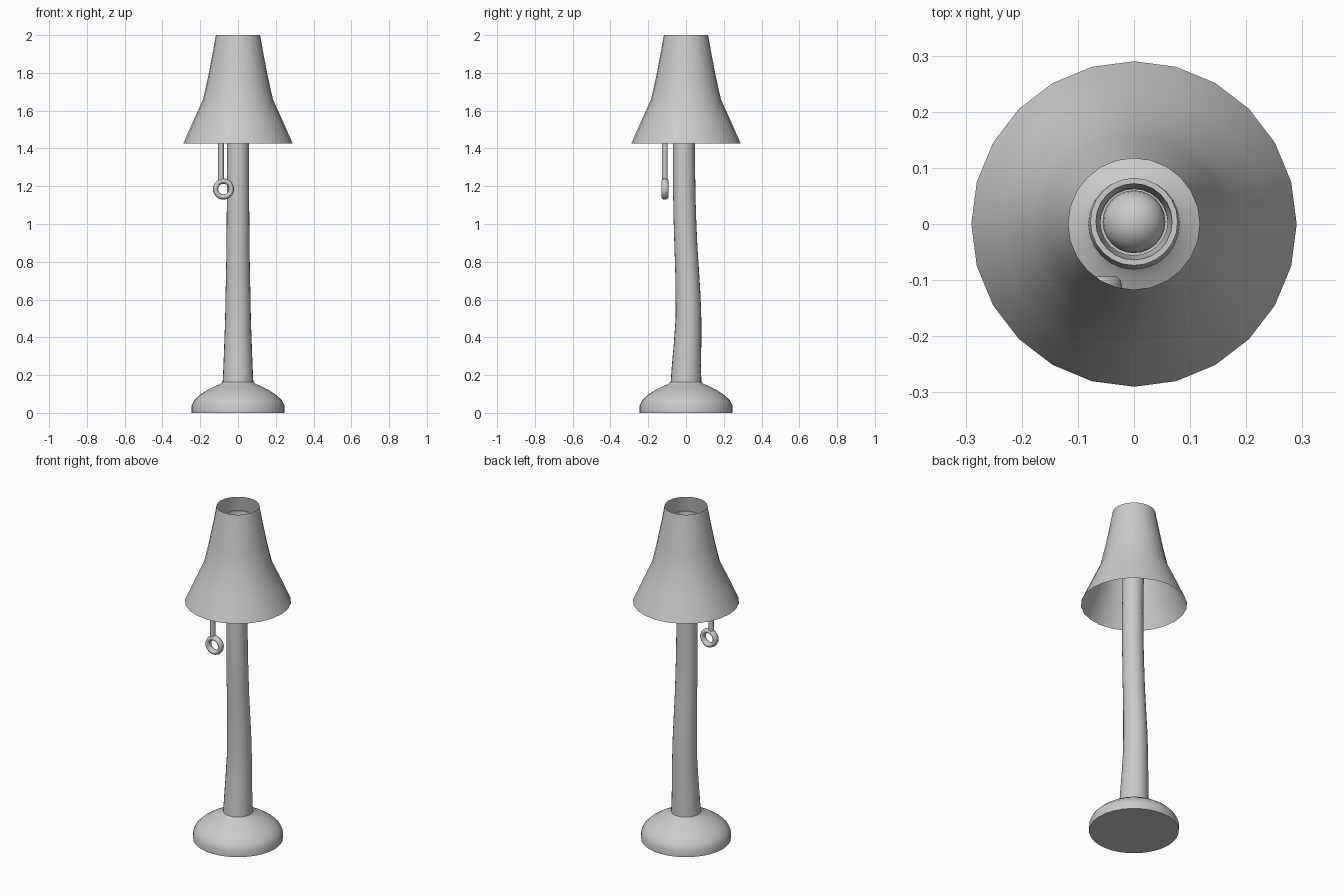
import bpy, bmesh
from math import cos, sin, pi, radians

if "Cube" in bpy.data.objects:
    bpy.data.objects.remove(bpy.data.objects["Cube"])


def lathe(name, rings, sides, cap_start=False, cap_end=False, angle=35):
    """Loft circles given as (radius, z, y offset)."""
    bm = bmesh.new()
    loops = []
    for r, z, oy in rings:
        loops.append([bm.verts.new((r * cos(2 * pi * i / sides),
                                    oy + r * sin(2 * pi * i / sides), z))
                      for i in range(sides)])
    for a, b in zip(loops, loops[1:]):
        for i in range(sides):
            j = (i + 1) % sides
            bm.faces.new((a[i], a[j], b[j], b[i]))
    if cap_start:
        bm.faces.new(loops[0][::-1])
    if cap_end:
        bm.faces.new(loops[-1])
    me = bpy.data.meshes.new(name)
    bm.to_mesh(me)
    bm.free()
    ob = bpy.data.objects.new(name, me)
    bpy.context.collection.objects.link(ob)
    smooth(ob, angle)
    return ob


def smooth(ob, angle=35):
    bpy.ops.object.select_all(action='DESELECT')
    ob.select_set(True)
    bpy.context.view_layer.objects.active = ob
    bpy.ops.object.shade_smooth_by_angle(angle=radians(angle))


# Domed foot
lathe("base", [(0.245, 0, 0), (0.245, 0.04, 0), (0.232, 0.067, 0),
               (0.205, 0.093, 0), (0.165, 0.12, 0), (0.125, 0.14, 0),
               (0.095, 0.153, 0), (0.08, 0.165, 0)], 32, cap_start=True, cap_end=True)

# Slightly bowed, tapering stem
lathe("stem", [(0.082, 0.15, 0), (0.077, 0.25, 0.002), (0.073, 0.36, 0.008),
               (0.068, 0.5, 0.013), (0.066, 0.62, 0.011), (0.063, 0.75, 0.006),
               (0.061, 0.87, 0), (0.06, 1.0, -0.005), (0.059, 1.15, -0.009),
               (0.058, 1.4, -0.011), (0.058, 1.6, -0.006), (0.06, 1.78, 0.003)],
      24, cap_end=True)

# Bulb holder cup with a rolled lip
lathe("socket", [(0.06, 1.76, 0.003), (0.068, 1.80, 0.004), (0.07, 1.91, 0.004),
                 (0.078, 1.925, 0.004), (0.078, 1.937, 0.004),
                 (0.068, 1.937, 0.004), (0.06, 1.86, 0.004)], 24)

# Bulb
bpy.ops.mesh.primitive_uv_sphere_add(segments=24, ring_count=12, radius=0.056,
                                     location=(0, 0.004, 1.87))
bulb = bpy.context.object
bulb.name = "bulb"
smooth(bulb)

# Open flared shade
lathe("shade", [(0.29, 1.425, 0), (0.237, 1.545, 0), (0.185, 1.66, 0),
                (0.158, 1.78, 0), (0.135, 1.9, 0), (0.117, 2.0, 0)], 24, angle=30)

# Pull cord and ring
bpy.ops.mesh.primitive_cylinder_add(vertices=12, radius=0.015, depth=0.4,
                                    location=(-0.09, -0.112, 1.43))
cord = bpy.context.object
cord.name = "pull_cord"
smooth(cord)

bpy.ops.mesh.primitive_torus_add(major_segments=24, minor_segments=10,
                                 major_radius=0.042, minor_radius=0.014,
                                 location=(-0.077, -0.112, 1.185),
                                 rotation=(pi / 2, 0, 0))
ring = bpy.context.object
ring.name = "pull_ring"
ring.scale.z = 1.4
smooth(ring, 50)
